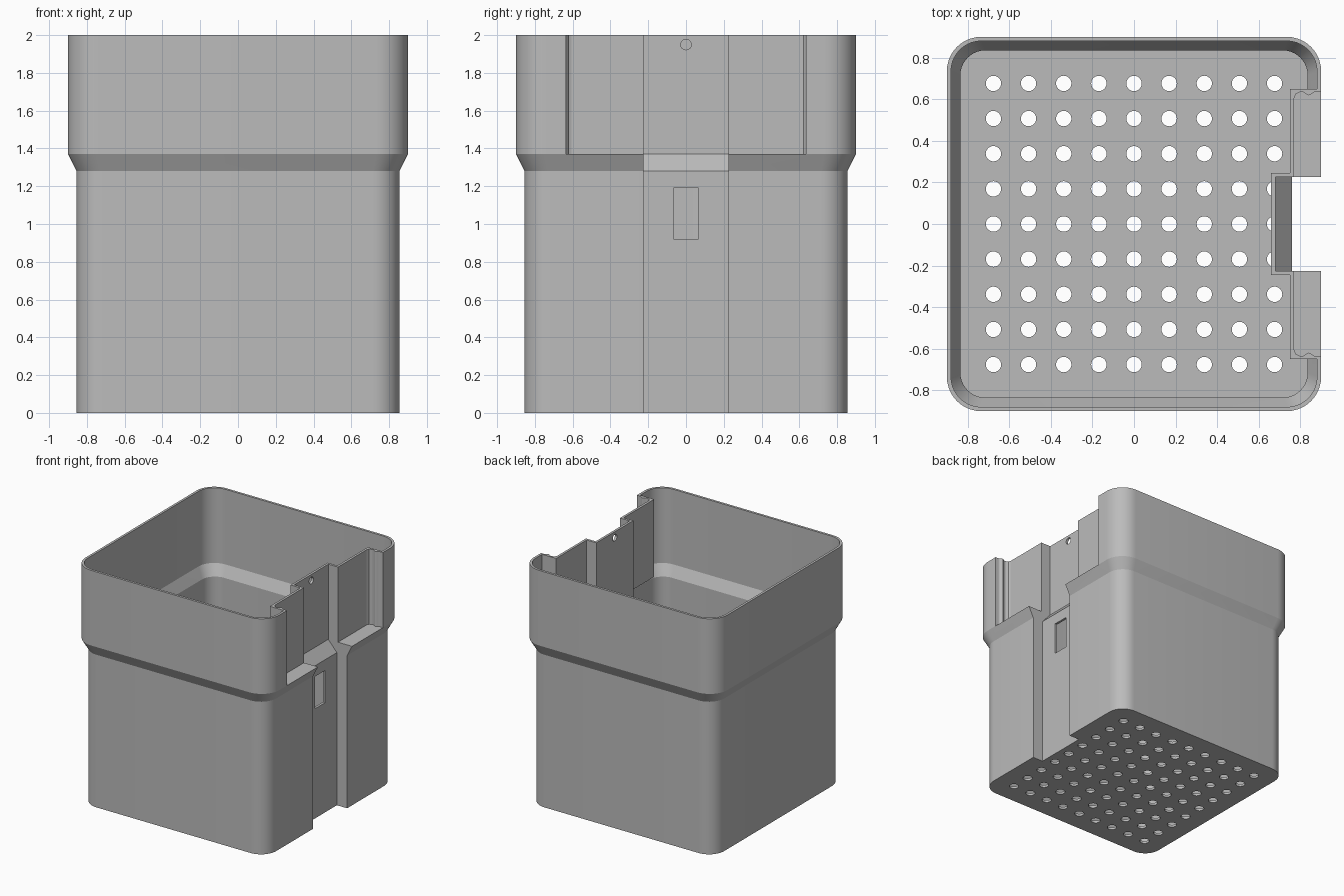
import bpy, bmesh, math
from mathutils import Matrix

if "Cube" in bpy.data.objects:
    bpy.data.objects.remove(bpy.data.objects["Cube"])

WALL = 0.02

grey = bpy.data.materials.new("light grey plastic")
grey.use_nodes = True
color = (0.5, 0.5, 0.5, 1)
grey.diffuse_color = color
grey.node_tree.nodes["Principled BSDF"].inputs["Base Color"].default_value = color


def finish(name, bm):
    bmesh.ops.recalc_face_normals(bm, faces=bm.faces)
    mesh = bpy.data.meshes.new(name)
    bm.to_mesh(mesh)
    bm.free()
    mesh.materials.append(grey)
    obj = bpy.data.objects.new(name, mesh)
    bpy.context.scene.collection.objects.link(obj)
    return obj


def rounded_square(half, radius, steps=10):
    points = []
    for corner, (sx, sy) in enumerate([(1, 1), (-1, 1), (-1, -1), (1, -1)]):
        for i in range(steps + 1):
            a = math.pi / 2 * (corner + i / steps)
            points.append((sx * (half - radius) + radius * math.cos(a),
                           sy * (half - radius) + radius * math.sin(a)))
    return points


def loft(name, sections):
    """Stack rounded squares given as (z, half width, corner radius)."""
    bm = bmesh.new()
    rings = [[bm.verts.new((x, y, z)) for x, y in rounded_square(h, r)]
             for z, h, r in sections]
    for low, high in zip(rings, rings[1:]):
        for i in range(len(low)):
            j = (i + 1) % len(low)
            bm.faces.new((low[i], low[j], high[j], high[i]))
    bm.faces.new(rings[0])
    bm.faces.new(rings[-1])
    return finish(name, bm)


def prism(name, points, offset):
    """Extrude a closed 3D outline along an offset."""
    bm = bmesh.new()
    base = bm.faces.new([bm.verts.new(p) for p in points])
    new = bmesh.ops.extrude_face_region(bm, geom=[base], use_keep_orig=True)["geom"]
    bmesh.ops.translate(bm, vec=offset,
                        verts=[v for v in new if isinstance(v, bmesh.types.BMVert)])
    return finish(name, bm)


def cut(target, cutter):
    """Subtract the cutter for good, then discard it."""
    mod = target.modifiers.new("cut", 'BOOLEAN')
    mod.operation = 'DIFFERENCE'
    mod.solver = 'EXACT'
    mod.object = cutter
    bpy.context.view_layer.update()
    graph = bpy.context.evaluated_depsgraph_get()
    mesh = bpy.data.meshes.new_from_object(target.evaluated_get(graph))
    target.modifiers.clear()
    target.data = mesh
    bpy.data.objects.remove(cutter)


def channel(grow):
    """Full-height central channel that steps deeper near the top."""
    x, half = 0.76 - grow, 0.225 + grow
    outline = [(x, -1), (x, 1.28 - grow / 2), (x - 0.08, 1.37 - grow / 2),
               (x - 0.08, 3), (2, 3), (2, -1)]
    return prism("channel_cutter", [(px, -half, pz) for px, pz in outline], (0, 2 * half, 0))


def recess(grow):
    """Wide upper recess; its visible side walls carry a small rib."""
    x = 0.77 - grow
    if grow:
        side = [(x, 0.65), (2, 0.65)]
    else:
        side = [(x, 0.605), (x + 0.008, 0.625), (x + 0.03, 0.635)]
        for i in range(13):
            t = i / 12
            side.append((0.81 + 0.06 * t, 0.635 - 0.016 * math.sin(math.pi * t) ** 2))
        side.append((2, 0.635))
    outline = side + [(px, -py) for px, py in reversed(side)]
    return prism("recess_cutter", [(px, py, 1.37 - grow) for px, py in outline], (0, 0, 2))


# Outer body: straight lower box, flared collar
body = loft("planter_body", [(0, 0.855, 0.14), (1.28, 0.855, 0.14),
                             (1.37, 0.9, 0.165), (2, 0.9, 0.165)])
cut(body, recess(0))
cut(body, channel(0))

# Cavity follows the outside at wall thickness
cavity = loft("cavity_cutter", [(WALL, 0.835, 0.12), (1.28, 0.835, 0.12),
                                (1.37, 0.88, 0.145), (2.2, 0.88, 0.145)])
cut(cavity, recess(WALL))
cut(cavity, channel(WALL))
cut(body, cavity)

# Drain holes in the floor
bm = bmesh.new()
for i in range(-4, 5):
    for j in range(-4, 5):
        bmesh.ops.create_cone(bm, cap_ends=True, segments=24, radius1=0.037, radius2=0.037,
                              depth=0.2, matrix=Matrix.Translation((i * 0.169, j * 0.169, 0)))
cut(body, finish("drain_cutter", bm))

# Rectangular window and small round hole through the channel wall
bm = bmesh.new()
bmesh.ops.create_cube(bm, size=1, matrix=Matrix.Translation((0.75, 0, 1.055))
                      @ Matrix.Diagonal((0.1, 0.135, 0.27, 1)))
bmesh.ops.create_cone(bm, cap_ends=True, segments=24, radius1=0.028, radius2=0.028, depth=0.1,
                      matrix=Matrix.Translation((0.67, 0, 1.95))
                      @ Matrix.Rotation(math.pi / 2, 4, 'Y'))
cut(body, finish("window_cutter", bm))

# Smooth corners, crisp edges
bpy.ops.object.select_all(action='DESELECT')
body.select_set(True)
bpy.context.view_layer.objects.active = body
bpy.ops.object.shade_smooth_by_angle(angle=math.radians(20))
